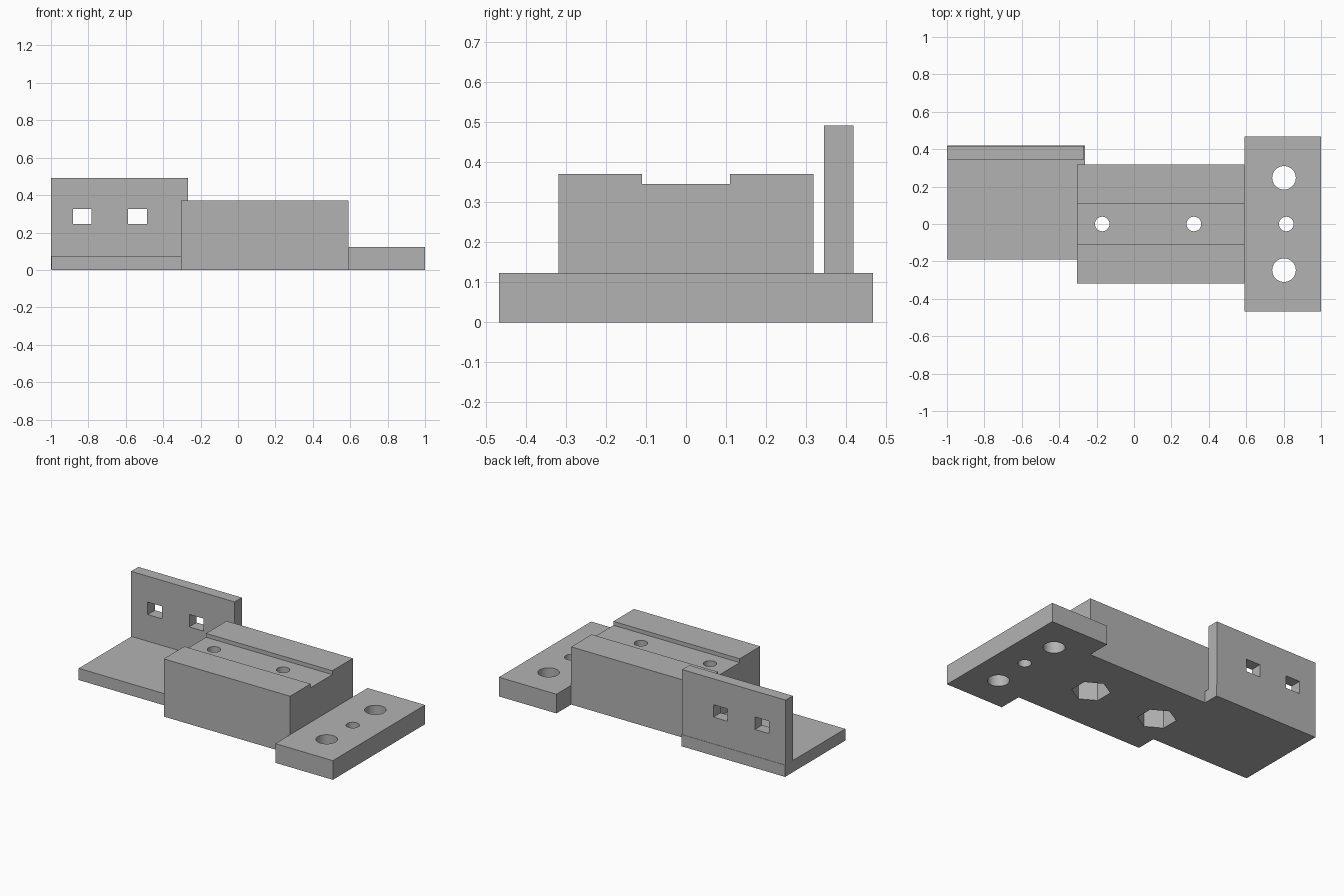
import bpy
import math

if "Cube" in bpy.data.objects:
    bpy.data.objects.remove(bpy.data.objects["Cube"], do_unlink=True)

GREY = (0.45, 0.45, 0.45, 1)
grey = bpy.data.materials.new("plain grey")
grey.use_nodes = True
grey.diffuse_color = GREY
grey.node_tree.nodes["Principled BSDF"].inputs["Base Color"].default_value = GREY


def box(name, x, y, z):
    """Box from (low, high) pairs on each axis."""
    mid = [(a + b) / 2 for a, b in (x, y, z)]
    bpy.ops.mesh.primitive_cube_add(size=1, location=mid)
    ob = bpy.context.object
    ob.name = name
    ob.scale = [b - a for a, b in (x, y, z)]
    bpy.ops.object.transform_apply(location=True, rotation=False, scale=True)
    ob.data.materials.append(grey)
    return ob


def drill(name, x, y, z, radius, sides=48, turn=0):
    """Upright round or hexagonal cutter between two heights."""
    bpy.ops.mesh.primitive_cylinder_add(
        vertices=sides, radius=radius, depth=z[1] - z[0],
        location=(x, y, sum(z) / 2), rotation=(0, 0, turn))
    ob = bpy.context.object
    ob.name = name
    ob.data.materials.append(grey)
    return ob


def cut(target, cutters):
    """Subtract the cutters, then remove them."""
    bpy.ops.object.select_all(action='DESELECT')
    target.select_set(True)
    bpy.context.view_layer.objects.active = target
    for c in cutters:
        mod = target.modifiers.new("cut", 'BOOLEAN')
        mod.operation = 'DIFFERENCE'
        mod.solver = 'EXACT'
        mod.object = c
        bpy.ops.object.modifier_apply(modifier=mod.name)
        bpy.data.objects.remove(c, do_unlink=True)
    bpy.ops.object.shade_smooth_by_angle(angle=math.radians(30))


# Central block: top channel, bolt holes and hexagonal nut pockets underneath
block = box("central_block", (-0.304, 0.592), (-0.318, 0.318), (0, 0.37))
cutters = [box("channel_cutter", (-0.5, 0.8), (-0.11, 0.11), (0.345, 0.5))]
for x in (-0.17, 0.32):
    cutters.append(drill("bolt_cutter", x, 0, (-0.1, 0.5), 0.039))
    cutters.append(drill("nut_cutter", x, 0, (-0.1, 0.22), 0.112, 6))
cut(block, cutters)

# Mounting flange with two large holes and a small one
flange = box("mounting_flange", (0.592, 1), (-0.467, 0.467), (0, 0.123))
cutters = [drill("flange_cutter", 0.802, s * 0.247, (-0.1, 0.3), 0.063) for s in (-1, 1)]
cutters.append(drill("small_cutter", 0.814, 0, (-0.1, 0.3), 0.039))
cut(flange, cutters)

# Side shelf, running up against the block
box("shelf_left_part", (-0.997, -0.304), (-0.19, 0.42), (0, 0.075))
box("shelf_corner", (-0.304, -0.262), (0.318, 0.42), (0, 0.075))

# Upright wall with two slots
wall = box("upright_wall", (-1, -0.266), (0.345, 0.418), (0.004, 0.492))
cut(wall, [box("slot_cutter", (x, x + 0.1), (0.2, 0.6), (0.246, 0.326))
           for x in (-0.882, -0.587)])
